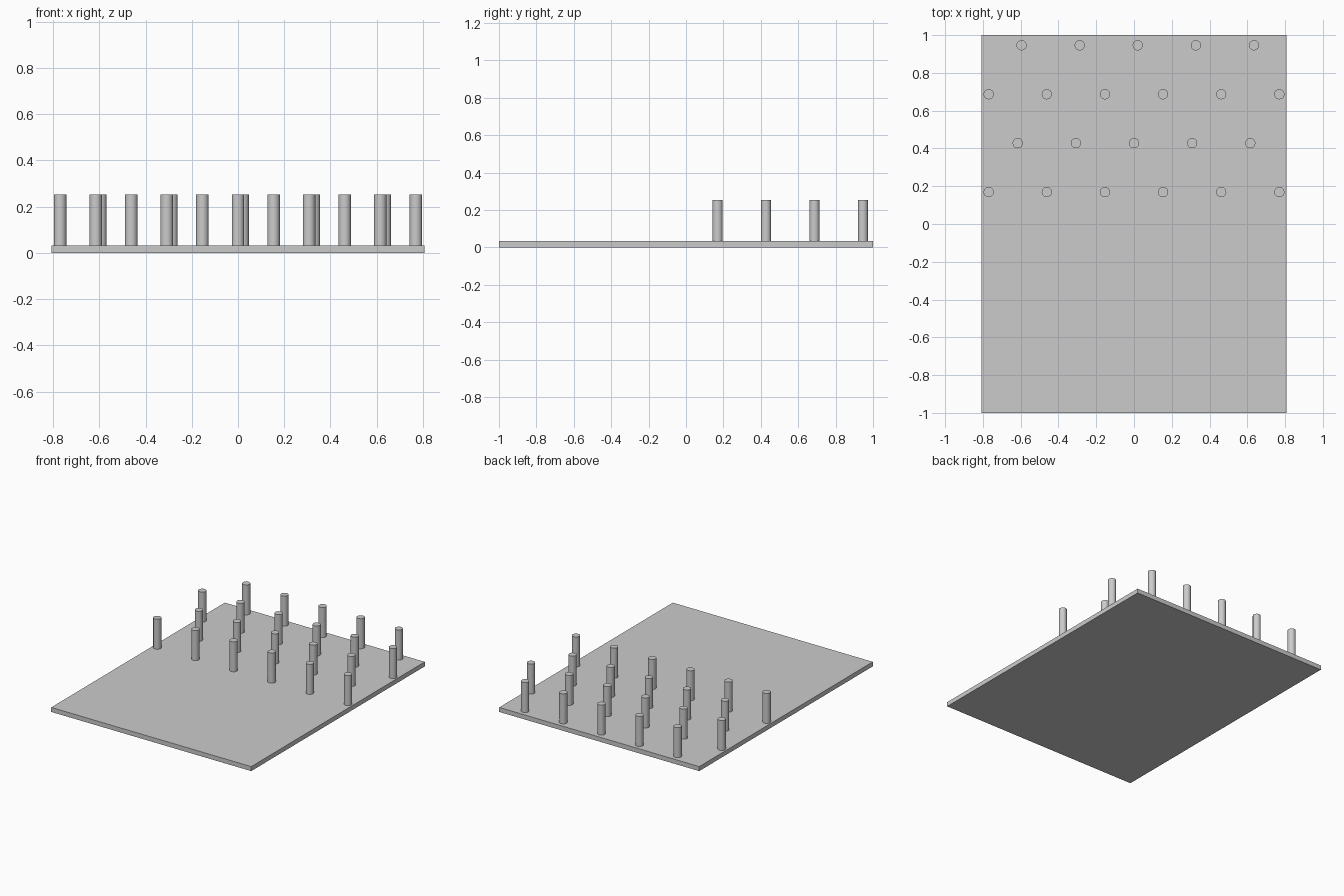
import bpy

if "Cube" in bpy.data.objects:
    bpy.data.objects.remove(bpy.data.objects["Cube"])

PLATE_TOP = 0.033
PEG_TOP = 0.252
PEG_RADIUS = 0.027
SPACING = 0.3077

grey = bpy.data.materials.new("plain grey")
grey.diffuse_color = (0.6, 0.6, 0.6, 1)
grey.use_nodes = True
grey.node_tree.nodes["Principled BSDF"].inputs["Base Color"].default_value = grey.diffuse_color

# Flat base plate
bpy.ops.mesh.primitive_cube_add(size=1, location=(0, 0, PLATE_TOP / 2))
plate = bpy.context.object
plate.name = "base_plate"
plate.scale = (1.614, 2, PLATE_TOP)
bpy.ops.object.transform_apply(location=False, rotation=False, scale=True)
plate.data.materials.append(grey)


def add_peg(name, x, y):
    bottom = PLATE_TOP - 0.01  # slightly sunk into the plate
    bpy.ops.mesh.primitive_cylinder_add(
        vertices=32, radius=PEG_RADIUS, depth=PEG_TOP - bottom,
        location=(x, y, (PEG_TOP + bottom) / 2))
    peg = bpy.context.object
    peg.name = name
    peg.data.materials.append(grey)
    bpy.ops.object.shade_smooth_by_angle()


# Staggered peg rows: (y, number of pegs, row centre in x)
rows = [(0.169, 6, 0), (0.428, 5, 0), (0.687, 6, 0), (0.946, 5, 0.02)]
for r, (y, count, centre) in enumerate(rows, 1):
    for i in range(count):
        x = centre + (i - (count - 1) / 2) * SPACING
        add_peg(f"peg_row_{r}_number_{i + 1}", x, y)
